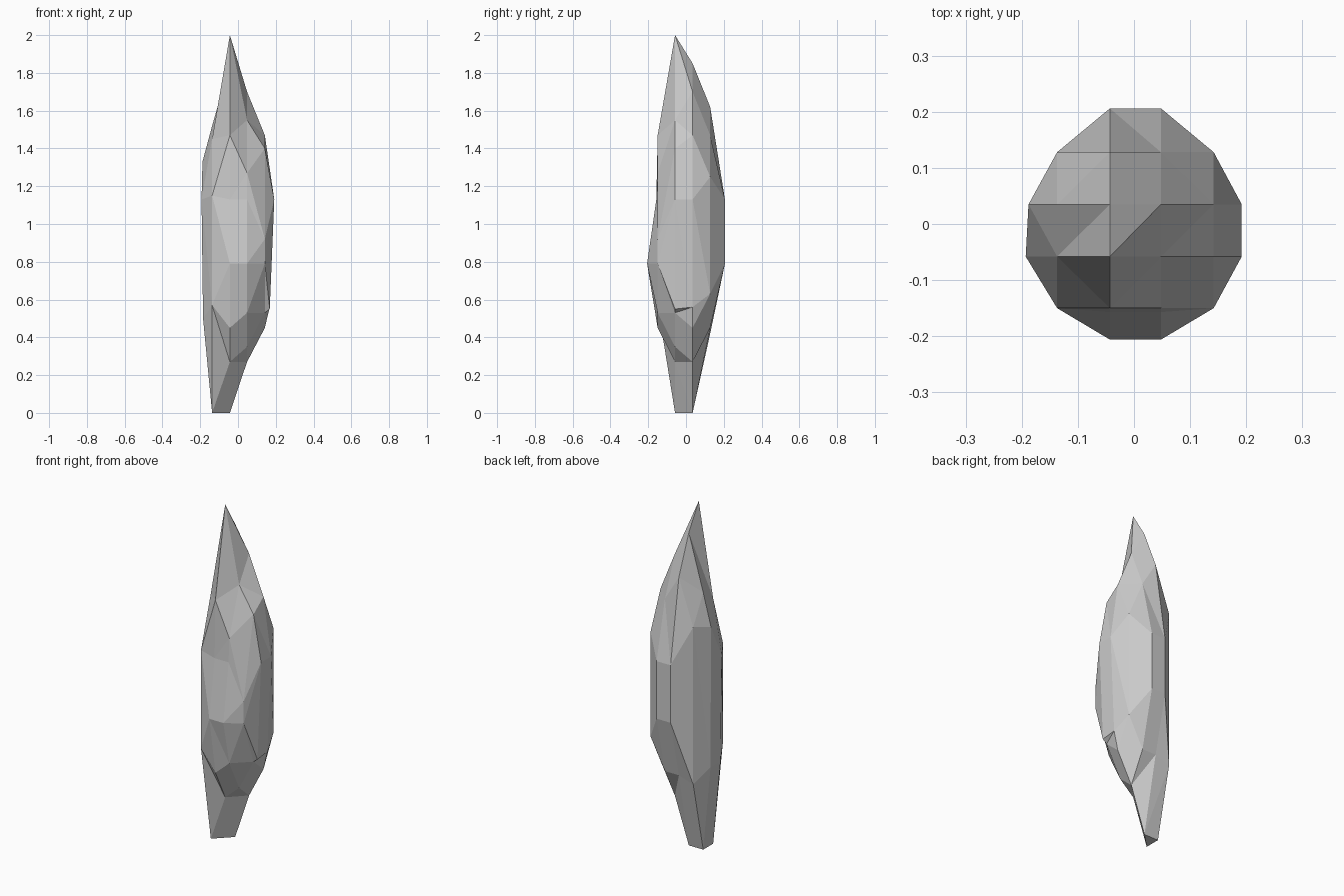
import bpy, bmesh

if "Cube" in bpy.data.objects:
    bpy.data.objects.remove(bpy.data.objects["Cube"])

# Shared plan grid, and upper / lower surface heights (rows run front to back)
XS = [-.137, -.043, .048, .142]
YS = [-.150, -.058, .035, .128]
TOP = [[1.15, 1.47, 1.27, 0.92],
       [1.45, 2.00, 1.55, 1.40],
       [1.52, 1.85, 1.70, 1.47],
       [1.35, 1.62, 1.47, 1.25]]
LOW = [[0.57, 0.45, 0.53, 0.79],
       [0.00, 0.27, 0.35, 0.53],
       [0.00, 0.00, 0.27, 0.45],
       [0.42, 0.45, 0.45, 0.63]]

# Bulging rim, two points per side: ((offset, z) upper, (offset, z) lower)
FRONT = [((-.157, 1.13), (-.206, .79))] * 2
BACK = [((.206, 1.13), (.206, .79))] * 2
LEFT = [((-.193, 1.13), (-.185, .50)), ((-.188, 1.33), (-.185, .50))]
RIGHT = [((.192, 1.13), (.168, .55)), ((.192, 1.13), (.168, .56))]

bm = bmesh.new()


def cap(heights, k):
    """Grid surface plus the sloped border; returns its outline loop."""
    g = [[bm.verts.new((XS[i], YS[j], heights[j][i])) for i in range(4)]
         for j in range(4)]
    for j in range(3):
        for i in range(3):
            bm.faces.new((g[j][i], g[j][i + 1], g[j + 1][i + 1], g[j + 1][i]))
    fr = [bm.verts.new((XS[n + 1], *FRONT[n][k])) for n in range(2)]
    ba = [bm.verts.new((XS[n + 1], *BACK[n][k])) for n in range(2)]
    le = [bm.verts.new((LEFT[n][k][0], YS[n + 1], LEFT[n][k][1])) for n in range(2)]
    ri = [bm.verts.new((RIGHT[n][k][0], YS[n + 1], RIGHT[n][k][1])) for n in range(2)]
    for side, row in ((fr, g[0]), (ba, g[3]),
                      (le, [r[0] for r in g]), (ri, [r[3] for r in g])):
        bm.faces.new((row[0], row[1], side[0]))
        bm.faces.new((row[1], row[2], side[1], side[0]))
        bm.faces.new((row[2], row[3], side[1]))
    return [g[0][0], fr[0], fr[1], g[0][3], ri[0], ri[1],
            g[3][3], ba[1], ba[0], g[3][0], le[1], le[0]]


# Upper and lower caps joined by a band of side walls
a, b = cap(TOP, 0), cap(LOW, 1)
for n in range(12):
    m = (n + 1) % 12
    bm.faces.new((a[n], a[m], b[m], b[n]))
bmesh.ops.triangulate(bm, faces=bm.faces[:])
bmesh.ops.recalc_face_normals(bm, faces=bm.faces[:])

mesh = bpy.data.meshes.new("crystal_shard")
bm.to_mesh(mesh)
bm.free()
bpy.context.collection.objects.link(bpy.data.objects.new("crystal_shard", mesh))
